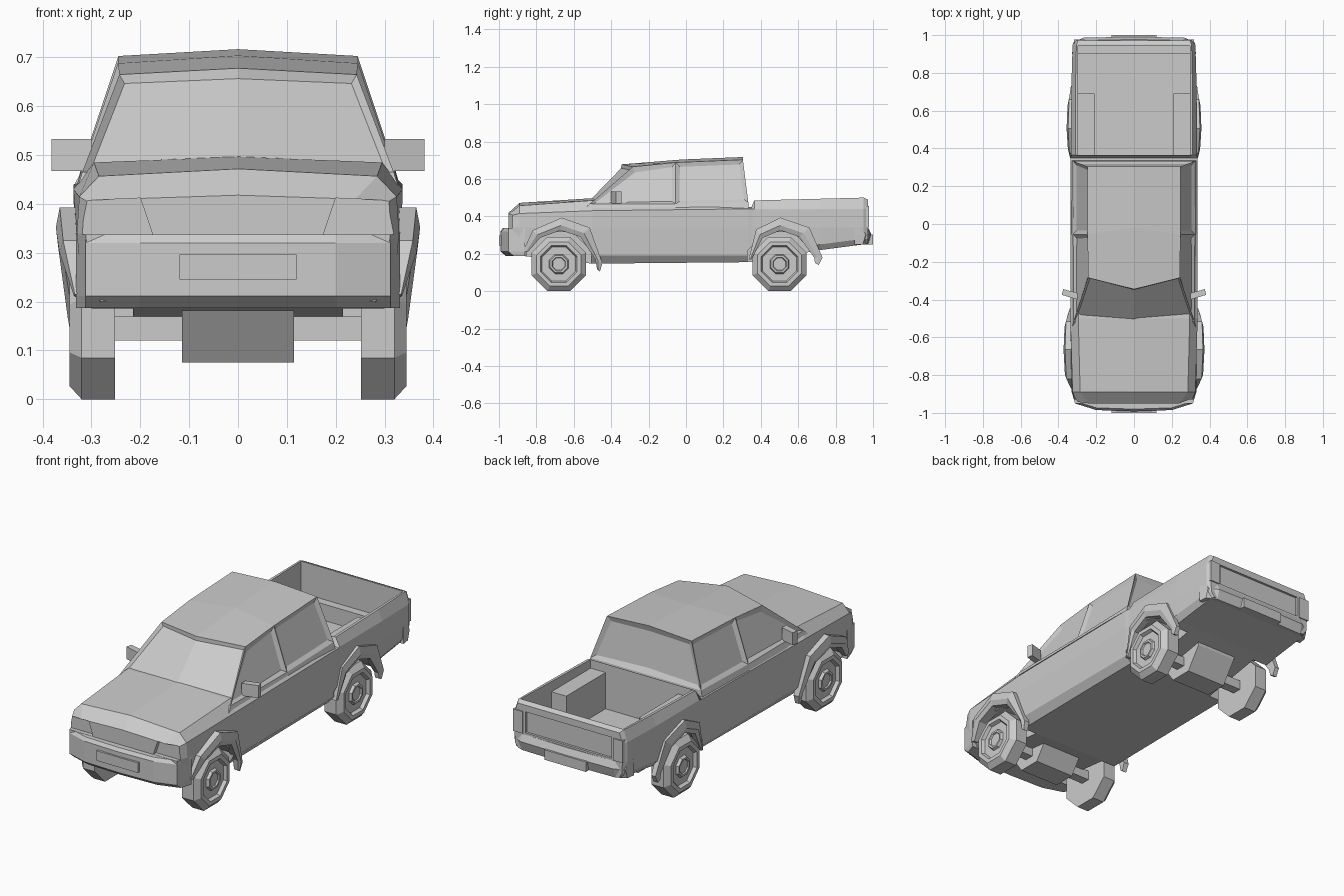
import bpy, bmesh, math
from mathutils import Vector

if "Cube" in bpy.data.objects:
    bpy.data.objects.remove(bpy.data.objects["Cube"])


def finish(name, bm):
    bmesh.ops.recalc_face_normals(bm, faces=bm.faces)
    me = bpy.data.meshes.new(name)
    bm.to_mesh(me)
    bm.free()
    ob = bpy.data.objects.new(name, me)
    bpy.context.scene.collection.objects.link(ob)
    return ob


def loft_bm(rings, cap_end=True):
    bm = bmesh.new()
    vs = [[bm.verts.new(p) for p in r] for r in rings]
    n = len(rings[0])
    for a, b in zip(vs, vs[1:]):
        for i in range(n):
            j = (i + 1) % n
            bm.faces.new((a[i], a[j], b[j], b[i]))
    bm.faces.new(vs[0])
    if cap_end:
        bm.faces.new(vs[-1])
    return bm, vs


def loft(name, rings):
    return finish(name, loft_bm(rings)[0])


def mirrored(half):
    """Close a half ring whose first and last points lie on x = 0."""
    return half + [(-x, y, z) for x, y, z in half[-2:0:-1]]


def box(name, x0, x1, y0, y1, z0, z1):
    return loft(name, [[(x0, y0, z), (x1, y0, z), (x1, y1, z), (x0, y1, z)] for z in (z0, z1)])


def cut(ob, cutter):
    m = ob.modifiers.new("cut", 'BOOLEAN')
    m.operation, m.solver, m.object = 'DIFFERENCE', 'EXACT', cutter
    bpy.context.view_layer.objects.active = ob
    bpy.ops.object.modifier_apply(modifier=m.name)
    bpy.data.objects.remove(cutter)


def octagon(x, r, cy, cz):
    R = r / math.cos(math.pi / 8)
    return [(x, cy + R * math.cos(a), cz + R * math.sin(a))
            for a in (math.pi / 8 + k * math.pi / 4 for k in range(8))]


FRONT, REAR, AXLE = -0.68, 0.5, 0.145

# Lower body: y, crown z, edge (x, z), shoulder (x, z), mid x, low (x, z), floor (x, z)
stations = [
    (-0.95, .418, .24, .41, .30, .40, .312, .30, .22, .28, .20),
    (-0.89, .472, .285, .457, .325, .415, .33, .32, .23, .30, .19),
    (-0.50, .497, .295, .485, .337, .43, .335, .325, .19, .295, .147),
    (0.335, .45, .30, .45, .337, .44, .335, .325, .19, .295, .155),
    (0.350, .45, .30, .45, .335, .44, .333, .325, .19, .295, .155),
    (0.365, .485, .31, .485, .333, .44, .333, .325, .19, .295, .157),
    (0.72, .494, .31, .494, .332, .44, .332, .325, .25, .30, .22),
    (0.95, .50, .305, .50, .325, .44, .325, .32, .28, .30, .25),
    (0.972, .49, .295, .49, .312, .44, .312, .31, .28, .29, .255),
]
body = loft("body", [mirrored([(0, y, cz), (ex, y, ez), (sx, y, sz), (mx, y, .34),
                               (lx, y, lz), (fx, y, fz), (0, y, fz)])
                     for y, cz, ex, ez, sx, sz, mx, lx, lz, fx, fz in stations])

# Open bed, leaving the wheel boxes standing
cut(body, box("bed_cut", -.21, .21, .366, .943, .25, .7))
cut(body, box("bed_cut", -.296, .296, .69, .943, .25, .7))
cut(body, box("bed_cut", -.296, .296, .366, .943, .44, .7))

# Recessed tailgate panel, wheel wells and headlight recesses
cut(body, box("tailgate_cut", -.25, .25, .96, 1.1, .345, .455))
for s in (-1, 1):
    for cy in (FRONT, REAR):
        cut(body, loft("well_cut", [octagon(s * x, .172, cy, AXLE) for x in (.215, .5)]))
    lamp = [(.175, .338), (.36, .338), (.36, .405), (.20, .412)]
    cut(body, loft("lamp_cut", [[(s * x, y, z) for x, z in lamp] for y in (-1.05, -.928)]))
    # Tail lamp on the rear corner
    box("tail_lamp", s * .262, s * .318, .945, .978, .34, .455)

# Cab: rings from belt to roof, windows inset into its faces
def cab_ring(cf, zc, x, yf, zf, zm, yr, zr, zrc):
    return mirrored([(0, cf, zc), (x, yf, zf), (x + .003, -.055, zm), (x + .002, yr, zr), (0, yr, zrc)])

rings = [cab_ring(-.58, .44, .330, -.555, .43, .43, .337, .43, .43),
         cab_ring(-.54, .48, .319, -.515, .465, .465, .333, .475, .475),
         cab_ring(-.345, .678, .243, -.285, .665, .688, .304, .703, .717)]
bm, vs = loft_bm(rings, cap_end=False)
top = vs[-1]
mid = bm.verts.new((0, -.02, .704))
for a, b, c in ((0, 1, 2), (2, 3, 4), (4, 5, 6), (6, 7, 0)):
    bm.faces.new((top[a], top[b], top[c], mid))
bmesh.ops.recalc_face_normals(bm, faces=bm.faces)

def pane(i):
    q = {vs[1][i], vs[1][(i + 1) % 8], vs[2][i], vs[2][(i + 1) % 8]}
    return next(f for f in bm.faces if set(f.verts) == q)

panes = [pane(i) for i in range(8)]
bmesh.ops.inset_individual(bm, faces=[panes[i] for i in (1, 2, 5, 6)], thickness=.03, depth=-.012)
bmesh.ops.inset_region(bm, faces=[panes[0], panes[7]], thickness=.016, depth=-.014)
bmesh.ops.inset_region(bm, faces=[panes[3], panes[4]], thickness=.03, depth=-.012)
finish("cab", bm)

# Bumpers and plates
def bumper(name, sign, levels, plan):
    loft(name, [mirrored([(x, sign * (y - (d if k < 3 else 0)), z) for k, (x, y) in enumerate(plan)])
                for z, d in levels])

bumper("front_bumper", -1, [(.187, .03), (.212, 0), (.32, 0), (.337, .012)],
       [(0, .992), (.20, .985), (.312, .95), (.332, .86), (0, .86)])
bumper("rear_bumper", 1, [(.25, .015), (.30, 0), (.335, .015)],
       [(0, .992), (.27, .986), (.322, .96), (.328, .90), (0, .90)])
box("front_plate", -.12, .12, -1.0, -.97, .245, .297)
box("rear_plate", -.12, .12, .96, 1.0, .25, .302)

# Fender flares: outer and inner arches (y, z)
lips = [.336, .366, .373, .368, .348, .338]
arches = {
    "front_flare": (0, [(-.87, .215), (-.82, .325), (-.665, .393), (-.515, .34), (-.447, .15), (-.46, .105)],
                    [(-.845, .21), (-.78, .285), (-.67, .325), (-.565, .29), (-.485, .17), (-.475, .115)]),
    "rear_flare": (-.016, [(.335, .17), (.375, .33), (.505, .393), (.66, .34), (.73, .18), (.71, .14)],
                   [(.35, .17), (.41, .285), (.505, .325), (.605, .29), (.685, .18), (.69, .15)]),
}
for name, (dx, outer, inner) in arches.items():
    for s in (-1, 1):
        loft(name, [[(s * .31, *o), (s * max(.334, l + dx - .008), *o),
                     (s * max(.336, l + dx), o[0] * .4 + i[0] * .6, o[1] * .4 + i[1] * .6),
                     (s * max(.334, l + dx - .01), *i), (s * .31, *i)]
                    for l, o, i in zip(lips, outer, inner)])

# Wheels, axles and the drive housings between them
for cy, pos in ((FRONT, "front"), (REAR, "rear")):
    for s in (-1, 1):
        loft(pos + "_wheel", [octagon(s * x, r, cy, AXLE) for x, r in (
            (.252, .145), (.32, .145), (.345, .118), (.345, .098), (.328, .09), (.328, .052), (.342, .046),
            (.342, .036), (.335, .032))])
    box(pos + "_axle", -.26, .26, cy - .025, cy + .025, .12, .17)
    side = [(-.14, .23), (-.14, .19), (-.06, .075), (.06, .075), (.14, .19), (.14, .23)]
    loft(pos + "_drive_housing", [[(x, cy + y, z) for y, z in side] for x in (-.115, .115)])

# Door mirrors, swept slightly back
for s in (-1, 1):
    plan = [(.30, -.40), (.382, -.375), (.375, -.345), (.30, -.365)]
    loft("door_mirror", [[(s * x, y, z) for x, y in plan] for z in (.468, .533)])
